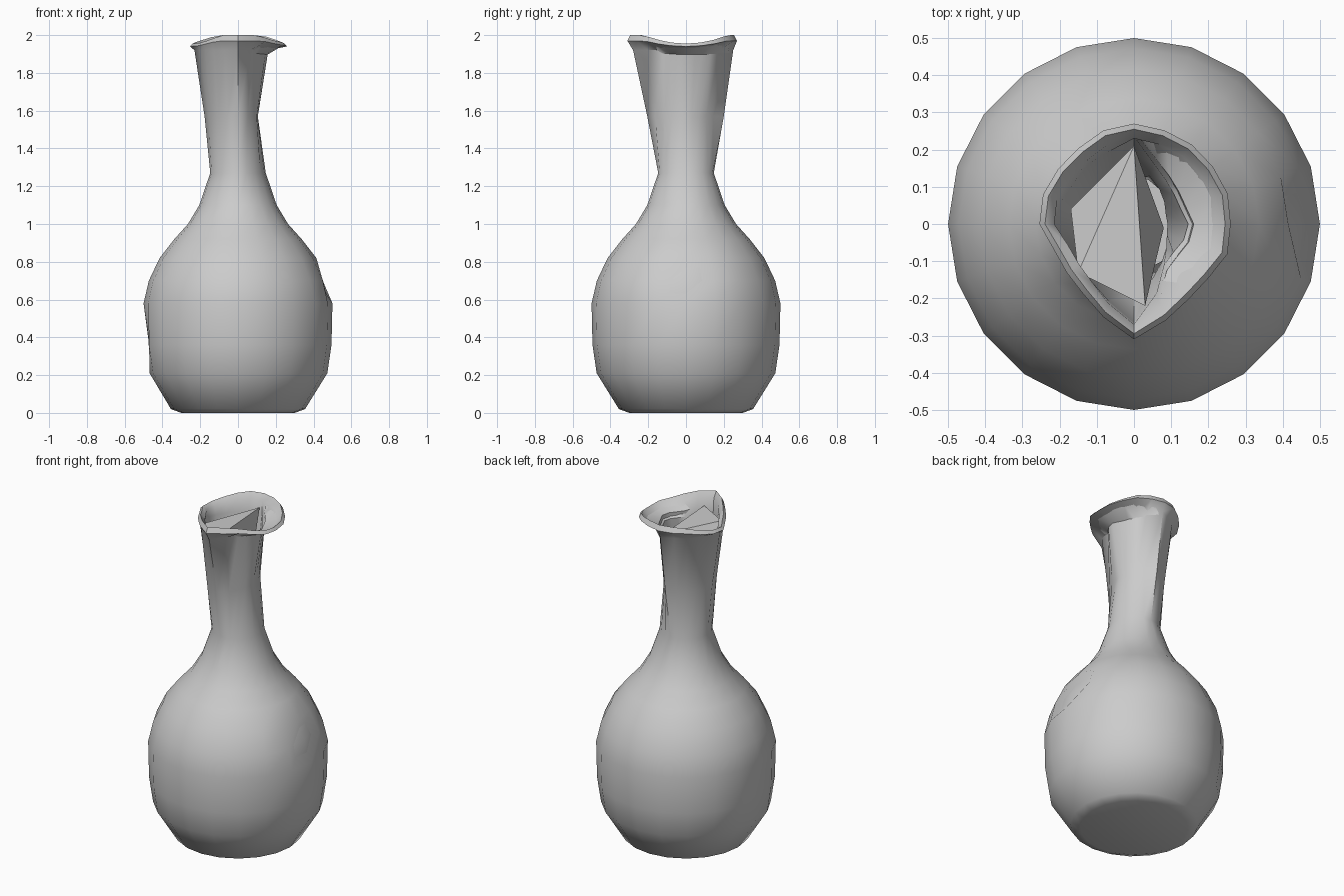
import bpy, bmesh, math
from mathutils import Vector

if "Cube" in bpy.data.objects:
    bpy.data.objects.remove(bpy.data.objects["Cube"])

N = 20


def poly_radius(poly, a):
    # distance from the axis to a polygon along angle a
    d = Vector((math.cos(a), math.sin(a)))
    best = 0.02
    for p, q in zip(poly, poly[1:] + poly[:1]):
        p, q = Vector(p), Vector(q)
        e = q - p
        den = d.x * e.y - d.y * e.x
        if abs(den) < 1e-9:
            continue
        t = (p.x * e.y - p.y * e.x) / den
        s = (p.x * d.y - p.y * d.x) / den
        if t > 0 and -1e-6 <= s <= 1 + 1e-6:
            best = max(best, t)
    return best


def ring(z, shape, inset=0.0, saddle=0.0):
    # shape is a radius or a polygon; saddle lifts front and back
    pts = []
    for i in range(N):
        a = 2 * math.pi * i / N
        r = poly_radius(shape, a) if isinstance(shape, list) else shape
        r = max(r - inset, 0.01)
        x, y = r * math.cos(a), r * math.sin(a)
        pts.append(Vector((x, y, z + saddle * min(1, (y / 0.22) ** 2))))
    return pts


def skin(name, loops):
    # skin a stack of rings and cap both ends
    bm = bmesh.new()
    rows = [[bm.verts.new(p) for p in pts] for pts in loops]
    for lo, hi in zip(rows, rows[1:]):
        for i in range(N):
            j = (i + 1) % N
            bm.faces.new((lo[i], lo[j], hi[j], hi[i]))
    bm.faces.new(rows[0][::-1])
    bm.faces.new(rows[-1])
    bmesh.ops.recalc_face_normals(bm, faces=bm.faces)
    mesh = bpy.data.meshes.new(name)
    bm.to_mesh(mesh)
    bm.free()
    ob = bpy.data.objects.new(name, mesh)
    bpy.context.collection.objects.link(ob)
    return ob


# Neck and lip cross-sections: the right side is creased inwards
neck_mid = [(0.105, 0.0), (0.09, 0.09), (0.0, 0.2), (-0.11, 0.14), (-0.185, 0.02),
            (-0.12, -0.14), (0.0, -0.205), (0.07, -0.15), (0.10, -0.07)]
neck_top = [(0.17, -0.02), (0.11, 0.11), (0.0, 0.25), (-0.14, 0.17), (-0.24, 0.02),
            (-0.16, -0.15), (0.0, -0.28), (0.05, -0.25), (0.09, -0.12)]
lip = [(0.26, 0.0), (0.25, 0.1), (0.18, 0.2), (0.09, 0.25), (0, 0.27), (-0.09, 0.25),
       (-0.18, 0.18), (-0.24, 0.1), (-0.26, 0.01), (-0.17, -0.15), (-0.03, -0.31),
       (0.03, -0.31), (0.16, -0.19), (0.25, -0.09)]

# Body profile, bottom to shoulder
profile = [(0.0, 0.3), (0.02, 0.355), (0.21, 0.473), (0.36, 0.495), (0.58, 0.5),
           (0.70, 0.472), (0.82, 0.415), (0.92, 0.337), (1.0, 0.265), (1.1, 0.205), (1.27, 0.147)]

outer = [ring(z, r) for z, r in profile]
outer[5][0].x = 0.42             # dent in the right side
for k in (2, 3):                 # flat on the left side
    outer[k][N // 2].x = -0.468
outer += [ring(1.57, neck_mid), ring(1.92, neck_top),
          ring(1.94, lip, 0.0, 0.03), ring(1.955, lip, 0.015, 0.045)]

# Inner wall, from the lip down to the inside floor
inner = [ring(1.935, lip, 0.04, 0.03), ring(1.89, neck_top, 0.015), ring(1.57, neck_mid, 0.015)]
inner += [ring(max(z, 0.025), r, 0.022) for z, r in reversed(profile[1:])]
vase = skin("vase", outer + inner)

# Folded lining across the mouth, a ridge from back to front
fold = bpy.data.meshes.new("neck_lining_fold")
fold.from_pydata([(0, 0.21, 1.93), (0.03, -0.22, 1.93), (-0.15, -0.13, 1.92),
                  (-0.17, 0.04, 1.82), (0.08, -0.01, 1.6)], [],
                 [(0, 2, 1), (0, 3, 2), (0, 1, 4)])
lining = bpy.data.objects.new("neck_lining_fold", fold)
bpy.context.collection.objects.link(lining)

vase.select_set(True)
bpy.context.view_layer.objects.active = vase
bpy.ops.object.shade_smooth_by_angle(angle=math.radians(50))
